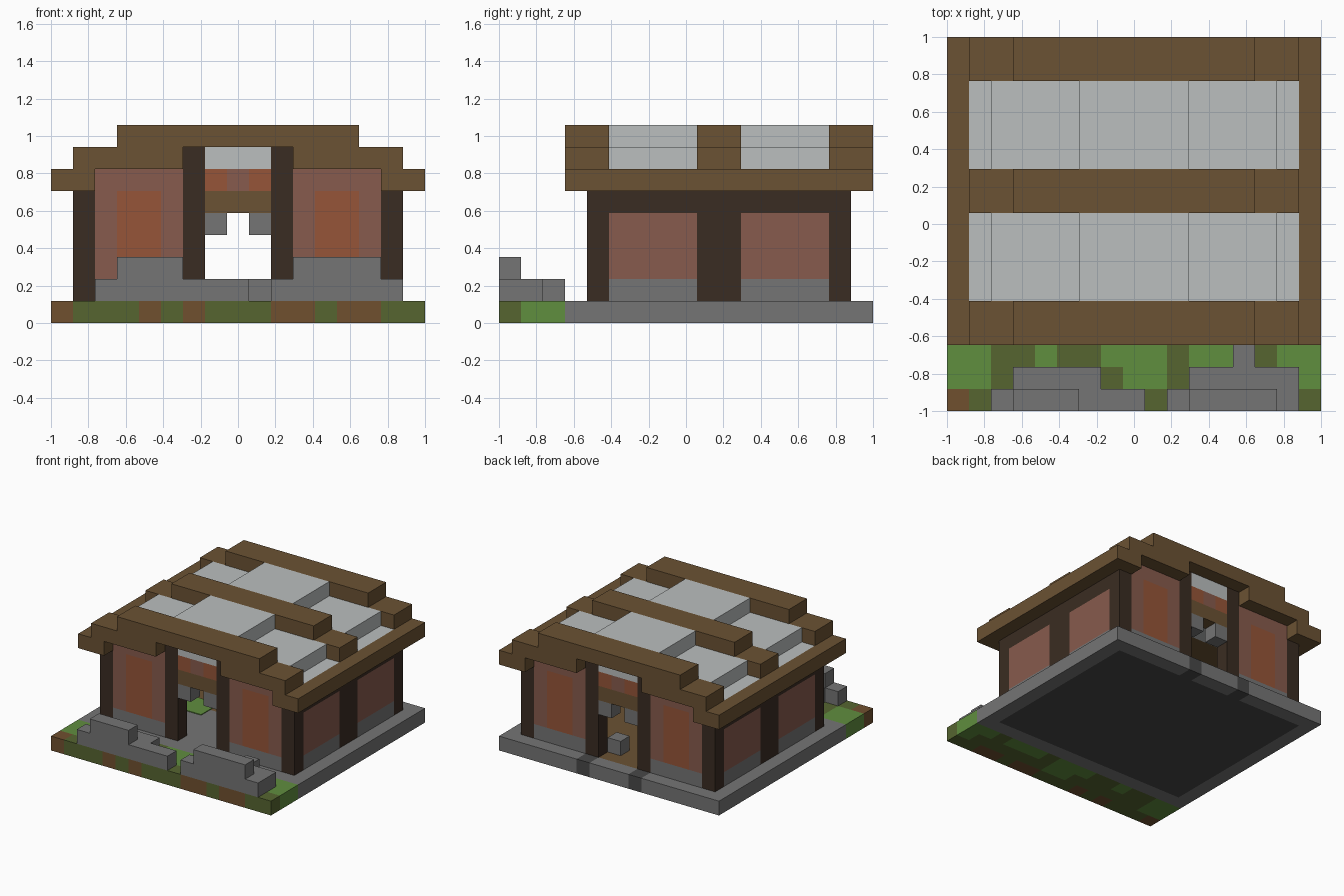
import bpy

if "Cube" in bpy.data.objects:
    bpy.data.objects.remove(bpy.data.objects["Cube"], do_unlink=True)

N = 17          # grid cells along the longest side
U = 2 / N       # size of one cell


def material(name, hexcode):
    channels = [int(hexcode[i:i + 2], 16) / 255 for i in (0, 2, 4)]
    linear = [c / 12.92 if c <= 0.04045 else ((c + 0.055) / 1.055) ** 2.4 for c in channels]
    mat = bpy.data.materials.new(name)
    mat.use_nodes = True
    mat.diffuse_color = (*linear, 1)
    mat.node_tree.nodes["Principled BSDF"].inputs["Base Color"].default_value = (*linear, 1)
    return mat


TIMBER = material("roof timber", "6b5233")
POST = material("dark wood", "3a2c22")
BRICK = material("pink brick", "875b4d")
CLAY = material("orange clay", "965538")
STONE = material("grey stone", "757575")
SLAB = material("dark stone", "484848")
PLASTER = material("pale roof panel", "bbbfbf")
GRASS = material("bright grass", "608e3e")
MOSS = material("olive moss", "566530")
SOIL = material("brown soil", "70502f")


def blocks(name, mat, boxes):
    """One object made of boxes given as cell ranges (x0, x1, y0, y1, z0, z1)."""
    verts, faces = [], []
    for x0, x1, y0, y1, z0, z1 in boxes:
        b = len(verts)
        verts += [(x * U - 1, y * U - 1, z * U)
                  for z in (z0, z1) for x, y in ((x0, y0), (x1, y0), (x1, y1), (x0, y1))]
        faces += [[b + 3, b + 2, b + 1, b], [b + 4, b + 5, b + 6, b + 7]]
        for i in range(4):
            j = (i + 1) % 4
            faces.append([b + i, b + j, b + j + 4, b + i + 4])
    mesh = bpy.data.meshes.new(name)
    mesh.from_pydata(verts, [], faces)
    mesh.materials.append(mat)
    obj = bpy.data.objects.new(name, mesh)
    bpy.context.collection.objects.link(obj)
    return obj


def both_x(boxes):
    """Add the left-right mirror of each box."""
    return boxes + [(N - b[1], N - b[0], *b[2:]) for b in boxes]


# Garden strip: one letter per cell, front row first
rows = ["SOOOSOSOOOSSOSSOO", "GGOOOOOOGGOOOOOOG", "GGOOGOOGGGOGGGOGG"]
for letter, name, mat in (("S", "soil_patches", SOIL), ("O", "moss_patches", MOSS),
                          ("G", "grass_patches", GRASS)):
    blocks(name, mat, [(x, x + 1, y, y + 1, 0, 1)
                       for y, row in enumerate(rows) for x, c in enumerate(row) if c == letter])

# Low garden wall in stepped stones
blocks("garden_wall_right", STONE, [(2, 9, 0, 1, 1, 2), (3, 7, 1, 2, 1, 2), (3, 6, 0, 1, 2, 3)])
blocks("garden_wall_left", STONE, [(10, 16, 0, 1, 1, 2), (11, 16, 1, 2, 1, 2),
                                   (13, 14, 2, 3, 1, 2), (11, 15, 0, 1, 2, 3)])

# Foundation ring, underside slab and floor
blocks("foundation", STONE, both_x([(0, 1, 3, 17, 0, 1), (1, 6, 16, 17, 0, 1)])
       + [(1, 16, 3, 4, 0, 1), (7, 10, 16, 17, 0, 1)])
blocks("under_slab", SLAB, both_x([(6, 7, 16, 17, 0, 1)]) + [(1, 16, 4, 16, 0, 0.5)])
blocks("stone_floor", STONE, [(1, 16, 4, 9, 0.5, 1)])
blocks("wood_floor", TIMBER, [(1, 16, 9, 16, 0.5, 1)])
blocks("green_rug", GRASS, [(3, 6, 8, 10, 1, 1.05)])
blocks("inner_stone", STONE, [(9, 10, 14, 15, 1, 2)])

# Front and back walls
for side, y in (("front", 4), ("back", 15)):
    w = (y, y + 1)
    blocks(side + "_posts", POST, both_x([(1, 2, *w, 1, 6), (6, 7, *w, 1, 8)]))
    blocks(side + "_wall_footing", STONE, both_x([(2, 6, *w, 1, 2)]))
    blocks(side + "_brick", BRICK, both_x([(2, 3, *w, 2, 7), (5, 6, *w, 2, 7), (3, 5, *w, 6, 7)])
           + [(8, 9, *w, 6, 7)])
    blocks(side + "_clay", CLAY, both_x([(3, 5, *w, 2, 6), (7, 8, *w, 6, 7)]))
    blocks(side + "_door_lintel", TIMBER, [(7, 10, *w, 5, 6)])
    blocks(side + "_door_brackets", STONE, both_x([(7, 8, *w, 4, 5)]))
    blocks(side + "_gable_panel", PLASTER, [(7, 10, *w, 7, 8)])

# Side walls: two bays split by a wide post
bays = ((5, 9), (11, 15))
blocks("side_frame", POST, both_x([(1, 2, 9, 11, 1, 6)] + [(1, 2, *b, 5, 6) for b in bays]))
blocks("side_footing", STONE, both_x([(1, 2, *b, 1, 2) for b in bays]))
blocks("side_brick", BRICK, both_x([(1, 2, *b, 2, 5) for b in bays]))

# Stepped roof: three timber arches, side eaves and pale panels between
for name, y in (("front", 3), ("middle", 9), ("back", 15)):
    d = (y, y + 2)
    blocks(name + "_roof_arch", TIMBER, both_x([(1, 2, *d, 6, 7), (1, 6, *d, 7, 8)])
           + [(3, 14, *d, 8, 9)])
blocks("side_eaves", TIMBER, both_x([(0, 1, 3, 17, 6, 7)]))
for name, b in zip(("front", "back"), bays):
    blocks(name + "_roof_panels", PLASTER, both_x([(1, 2, *b, 6, 7), (2, 6, *b, 7, 8)])
           + [(6, 11, *b, 8, 9)])
